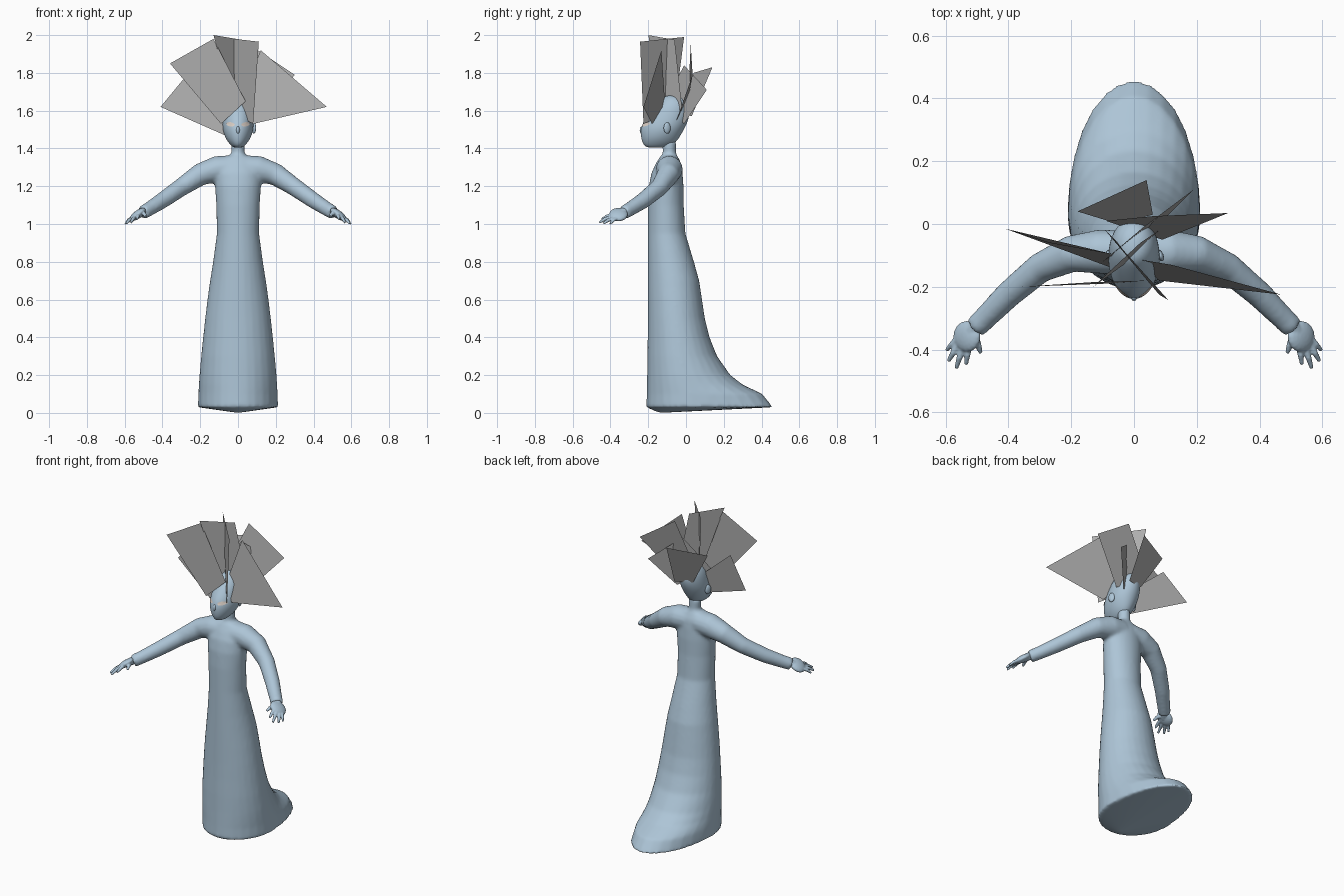
import bpy, bmesh, math
from mathutils import Vector, Matrix

if "Cube" in bpy.data.objects:
    bpy.data.objects.remove(bpy.data.objects["Cube"])


def material(name, rgb):
    m = bpy.data.materials.new(name)
    m.diffuse_color = (*rgb, 1)
    m.use_nodes = True
    m.node_tree.nodes["Principled BSDF"].inputs["Base Color"].default_value = m.diffuse_color
    return m


BLUE = material("pale blue", (0.42, 0.56, 0.68))
GREY = material("hair grey", (0.42, 0.42, 0.42))
EYE = material("eye cream", (0.72, 0.64, 0.58))


def finish(bm, name, mat, smooth=True):
    bmesh.ops.recalc_face_normals(bm, faces=bm.faces)
    me = bpy.data.meshes.new(name)
    bm.to_mesh(me)
    bm.free()
    for p in me.polygons:
        p.use_smooth = smooth
    me.materials.append(mat)
    ob = bpy.data.objects.new(name, me)
    bpy.context.collection.objects.link(ob)
    return ob


def loft(bm, rings, start=None, end=None):
    """Skin a list of point rings and close both ends with fans."""
    loops = [[bm.verts.new(p) for p in r] for r in rings]
    n = len(loops[0])
    for a, b in zip(loops, loops[1:]):
        for i in range(n):
            bm.faces.new((a[i], a[(i + 1) % n], b[(i + 1) % n], b[i]))
    for lp, tip in ((loops[0], start), (loops[-1], end)):
        c = tip or sum((v.co for v in lp), Vector()) / n
        cv = bm.verts.new(c)
        for i in range(n):
            bm.faces.new((lp[i], lp[(i + 1) % n], cv))


def egg(z, hw, yf, yb, f=0.5, n=28):
    """Egg-shaped level ring, widest at fraction f from the front."""
    yc = yf + f * (yb - yf)
    pts = []
    for i in range(n):
        a = 2 * math.pi * i / n
        s = math.sin(a)
        pts.append(Vector((hw * math.cos(a), yc + s * (yb - yc if s > 0 else yc - yf), z)))
    return pts


def tube(bm, path, n=12):
    """Round limb through (x, y, z, radius) points."""
    ps = [Vector(p[:3]) for p in path]
    rings = []
    for i, p in enumerate(ps):
        d = (ps[min(i + 1, len(ps) - 1)] - ps[max(i - 1, 0)]).normalized()
        u = d.cross(Vector((0.1, 0.2, 1))).normalized()
        v = d.cross(u)
        rings.append([p + path[i][3] * (u * math.cos(t) + v * math.sin(t))
                      for t in (2 * math.pi * k / n for k in range(n))])
    loft(bm, rings)


def fuse(ob, voxel, iters):
    m = ob.modifiers.new("fuse", 'REMESH')
    m.mode = 'VOXEL'
    m.voxel_size = voxel
    m.use_smooth_shade = True
    s = ob.modifiers.new("soften", 'SMOOTH')
    s.factor = 0.5
    s.iterations = iters


# Gown with train, sleeves and neck, fused into one skin
bm = bmesh.new()
gown = [(0.03, 0.212, -0.21, 0.46, 0.36), (0.1, 0.21, -0.208, 0.405, 0.38),
        (0.15, 0.207, -0.207, 0.30, 0.42), (0.2, 0.204, -0.206, 0.235, 0.45),
        (0.3, 0.195, -0.205, 0.165, 0.48), (0.4, 0.185, -0.203, 0.125, 0.5),
        (0.5, 0.174, -0.202, 0.1, 0.5), (0.6, 0.162, -0.202, 0.085, 0.5),
        (0.7, 0.148, -0.202, 0.07, 0.5), (0.8, 0.132, -0.202, 0.042, 0.5),
        (0.95, 0.112, -0.202, -0.003, 0.5), (1.1, 0.115, -0.202, -0.012, 0.5),
        (1.2, 0.122, -0.197, -0.013, 0.5), (1.27, 0.125, -0.183, -0.018, 0.5),
        (1.32, 0.11, -0.16, -0.025, 0.5), (1.36, 0.075, -0.135, -0.045, 0.5)]
loft(bm, [egg(*g) for g in gown], start=Vector((0, -0.14, 0)))
tube(bm, [(0, -0.088, 1.33, 0.042), (0, -0.088, 1.38, 0.036), (0, -0.09, 1.44, 0.038)])
for s in (1, -1):
    tube(bm, [(0.03 * s, -0.09, 1.295, 0.07), (0.11 * s, -0.088, 1.29, 0.071),
              (0.2 * s, -0.095, 1.262, 0.059), (0.3 * s, -0.14, 1.195, 0.048),
              (0.4 * s, -0.225, 1.125, 0.043), (0.47 * s, -0.295, 1.08, 0.038),
              (0.505 * s, -0.33, 1.06, 0.037)], 16)
fuse(finish(bm, "gown", BLUE), 0.011, 4)

# Hands
bm = bmesh.new()
palm = (Matrix.Translation((0.532, -0.358, 1.05)) @ Matrix.Rotation(math.radians(37), 4, 'Y')
        @ Matrix.Diagonal((0.052, 0.05, 0.021, 1)))
bmesh.ops.create_uvsphere(bm, u_segments=16, v_segments=10, radius=1, matrix=palm)
tube(bm, [(0.495, -0.315, 1.07, 0.024), (0.53, -0.36, 1.05, 0.022)])
for base, tip, r in (((0.56, -0.36, 1.033), (0.597, -0.402, 1.0), 0.009),
                     ((0.557, -0.378, 1.03), (0.591, -0.437, 1.003), 0.01),
                     ((0.543, -0.385, 1.038), (0.566, -0.459, 1.008), 0.01),
                     ((0.525, -0.38, 1.048), (0.535, -0.447, 1.025), 0.01),
                     ((0.505, -0.36, 1.055), (0.488, -0.41, 1.04), 0.011)):
    a, b = Vector(base), Vector(tip)
    mid = a.lerp(b, 0.55) + Vector((0, 0, 0.006))
    tube(bm, [(*a, r * 1.15), (*mid, r), (*b, r * 0.65)], 8)
hands = finish(bm, "hands", BLUE)
hands.modifiers.new("both sides", 'MIRROR')
fuse(hands, 0.004, 2)

# Head
bm = bmesh.new()
skull = [(1.405, 0.026, -0.212, -0.1, 0.5), (1.425, 0.047, -0.23, -0.06, 0.5),
         (1.455, 0.068, -0.239, -0.035, 0.5), (1.5, 0.083, -0.243, -0.01, 0.55),
         (1.54, 0.083, -0.229, 0.01, 0.55), (1.58, 0.08, -0.2, 0.021, 0.52),
         (1.62, 0.074, -0.168, 0.018, 0.5), (1.655, 0.058, -0.138, 0.002, 0.5),
         (1.676, 0.034, -0.115, -0.03, 0.5)]
loft(bm, [egg(*k, n=20) for k in skull], end=Vector((0, -0.075, 1.683)))
head = finish(bm, "head", BLUE)
sub = head.modifiers.new("smooth", 'SUBSURF')
sub.levels = sub.render_levels = 2

# Nose
bm = bmesh.new()
bmesh.ops.create_uvsphere(bm, u_segments=10, v_segments=8, radius=1,
                          matrix=Matrix.Translation((0, -0.234, 1.497)) @ Matrix.Diagonal((0.01, 0.011, 0.02, 1)))
finish(bm, "nose", BLUE)

# Ears
for s in (1, -1):
    bm = bmesh.new()
    bmesh.ops.create_uvsphere(bm, u_segments=12, v_segments=8, radius=1,
                              matrix=Matrix.Translation((0.084 * s, -0.1, 1.508))
                              @ Matrix.Rotation(0.4 * s, 4, 'Z') @ Matrix.Diagonal((0.01, 0.02, 0.03, 1)))
    finish(bm, "ear", BLUE)

# Eyes: thin almond plates laid on the face
dg = bpy.context.evaluated_depsgraph_get()
dg.update()
face = head.evaluated_get(dg)
for s in (1, -1):
    bm = bmesh.new()
    bmesh.ops.create_circle(bm, cap_ends=True, cap_tris=True, segments=16, radius=1)
    for v in bm.verts:
        x, z = s * (0.038 + 0.022 * v.co.x), 1.527 + 0.011 * v.co.y + 0.003 * v.co.x
        hit, loc, nor, _ = face.ray_cast(Vector((x, -1, z)), Vector((0, 1, 0)))
        v.co = (loc + nor * 0.003) if hit else Vector((x, -0.215, z))
    finish(bm, "eye", EYE)

# Hair: flat cards fanning out of the scalp
cards = [
    ((-0.41, -0.015, 1.62), (-0.27, -0.06, 1.79), (-0.05, -0.10, 1.6), (-0.07, -0.14, 1.47)),
    ((-0.36, -0.2, 1.85), (-0.13, -0.185, 1.98), (0.04, -0.18, 1.65), (-0.09, -0.19, 1.53)),
    ((-0.1, -0.01, 1.99), (0.11, -0.243, 1.965), (0.08, -0.225, 1.53), (-0.05, -0.06, 1.6)),
    ((-0.13, -0.2, 2.0), (0.02, -0.06, 1.975), (0.08, -0.02, 1.6), (-0.02, -0.12, 1.6)),
    ((0.47, -0.225, 1.62), (0.12, -0.13, 1.92), (0.0, -0.11, 1.62), (0.08, -0.18, 1.53)),
    ((0.3, 0.035, 1.79), (0.06, 0.025, 1.95), (-0.09, 0.01, 1.65), (0.09, -0.05, 1.55)),
    ((-0.18, 0.04, 1.8), (0.04, 0.14, 1.83), (0.06, 0.03, 1.57), (-0.05, 0.0, 1.58)),
    ((0.19, 0.11, 1.71), (0.03, -0.01, 1.84), (-0.1, -0.12, 1.63), (0.07, -0.01, 1.53)),
]
for c in cards:
    bm = bmesh.new()
    bm.faces.new([bm.verts.new(p) for p in c])
    finish(bm, "hair_card", GREY, False)
